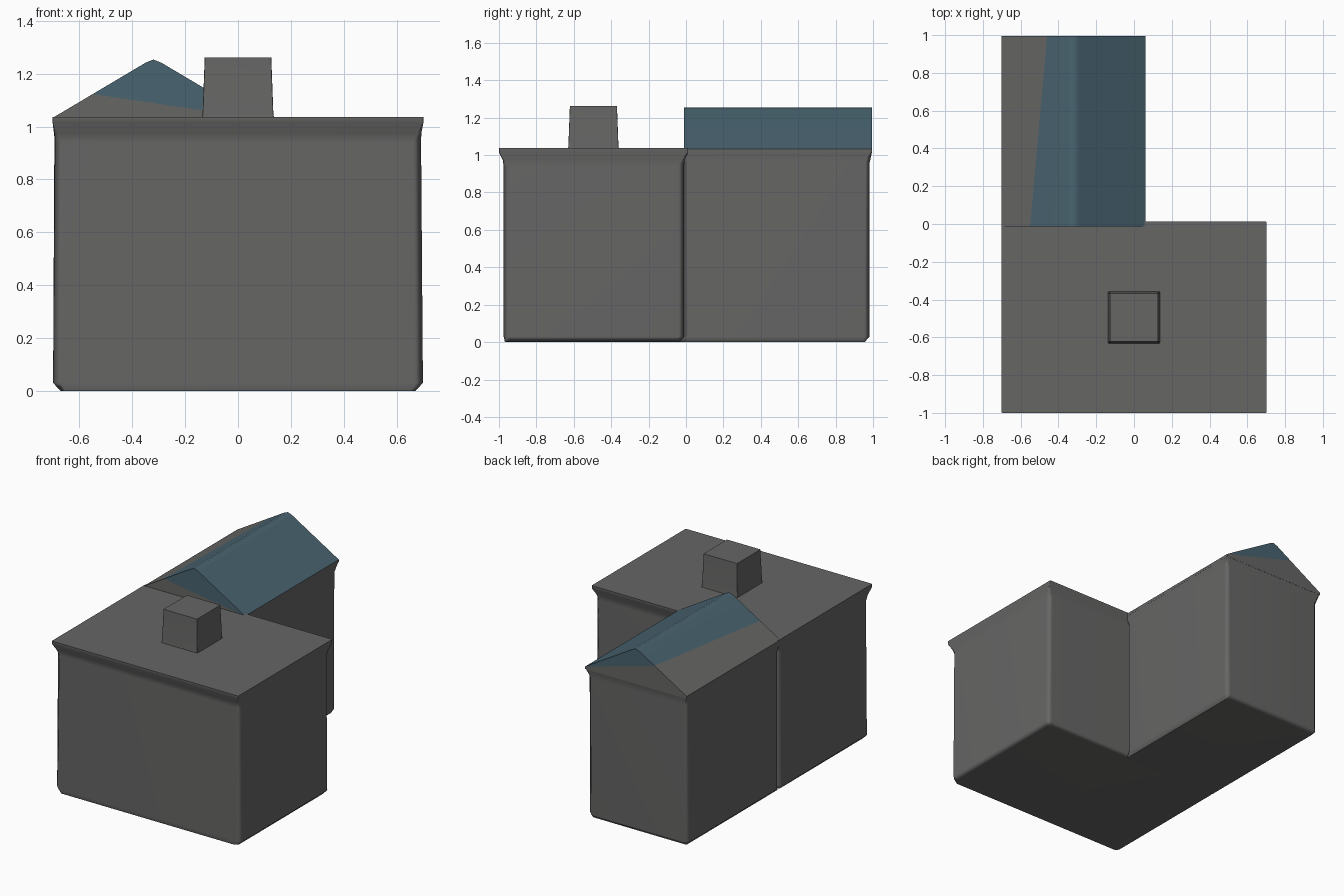
import bpy
import bmesh
from math import radians

if "Cube" in bpy.data.objects:
    bpy.data.objects.remove(bpy.data.objects["Cube"])


def colour(name, rgb):
    mat = bpy.data.materials.new(name)
    mat.diffuse_color = (*rgb, 1)
    mat.use_nodes = True
    mat.node_tree.nodes["Principled BSDF"].inputs["Base Color"].default_value = mat.diffuse_color
    return mat


grey = colour("stone_grey", (0.133, 0.133, 0.131))
blue = colour("roof_blue", (0.066, 0.125, 0.16))


def finish(name, bm, materials=(grey,)):
    bmesh.ops.recalc_face_normals(bm, faces=bm.faces[:])
    mesh = bpy.data.meshes.new(name)
    bm.to_mesh(mesh)
    bm.free()
    for mat in materials:
        mesh.materials.append(mat)
    obj = bpy.data.objects.new(name, mesh)
    bpy.context.collection.objects.link(obj)
    # Soft bevels, flat walls
    mesh.shade_smooth()
    mesh.set_sharp_from_angle(angle=radians(50))
    obj.modifiers.new("flat_walls", 'WEIGHTED_NORMAL').keep_sharp = True
    return obj


def corner_cut_rect(x0, x1, y0, y1, c):
    """Rectangle outline with small cut corners."""
    return [(x0 + c, y0), (x1 - c, y0), (x1, y0 + c), (x1, y1 - c),
            (x1 - c, y1), (x0 + c, y1), (x0, y1 - c), (x0, y0 + c)]


def loft(name, rings):
    """Stack of (z, x0, x1, y0, y1, corner cut) rings joined into a solid."""
    bm = bmesh.new()
    loops = [[bm.verts.new((x, y, z)) for x, y in corner_cut_rect(*rect)]
             for z, *rect in rings]
    for a, b in zip(loops, loops[1:]):
        for i in range(8):
            j = (i + 1) % 8
            bm.faces.new((a[i], a[j], b[j], b[i]))
    bm.faces.new(loops[0][::-1])
    bm.faces.new(loops[-1])
    return finish(name, bm)


# Front block: bevelled walls flaring into a thin flat eave
loft("front_block", [
    (0.00, -0.672, 0.672, -0.968, -0.03, 0.02),
    (0.03, -0.70, 0.70, -0.975, -0.01, 0.03),
    (0.94, -0.693, 0.693, -0.975, -0.01, 0.03),
    (0.975, -0.694, 0.694, -0.98, -0.008, 0.015),
    (1.015, -0.702, 0.702, -1.0, 0.012, 0.004),
    (1.037, -0.702, 0.702, -1.0, 0.012, 0.004),
])

# Rear wing walls, the base running on into the front block
loft("rear_wing", [
    (0.00, -0.672, 0.035, -0.03, 0.955, 0.005),
    (0.03, -0.70, 0.055, -0.01, 0.982, 0.03),
    (0.96, -0.695, 0.055, -0.01, 0.982, 0.025),
    (1.02, -0.702, 0.062, -0.01, 0.995, 0.004),
])

# Chimney, slightly tapered with a small flared base
cy = -0.495
loft("chimney", [(z, -h, h, cy - h, cy + h, 0.002) for z, h in
                 ((1.02, 0.142), (1.045, 0.134), (1.262, 0.126))])

# Gable roof over the rear wing: blue, fading to grey along the left eave
def gable_profile(fade_x):
    fade_z = 1.033 + (fade_x + 0.702) * 0.594
    return [(-0.702, 1.015), (0.062, 1.015), (0.062, 1.033), (-0.29, 1.242),
            (-0.32, 1.254), (-0.35, 1.242), (fade_x, fade_z), (-0.702, 1.033)]


bm = bmesh.new()
front, back = ([bm.verts.new((x, y, z)) for x, z in gable_profile(fade)]
               for y, fade in ((-0.012, -0.55), (0.995, -0.46)))
for end in (front, back):
    bm.faces.new(end[2:7]).material_index = 1
    bm.faces.new([end[i] for i in (0, 1, 2, 6, 7)])
for i in range(8):
    j = (i + 1) % 8
    strip = bm.faces.new((front[i], back[i], back[j], front[j]))
    strip.material_index = 1 if 2 <= i <= 5 else 0
finish("gable_roof", bm, (grey, blue))
